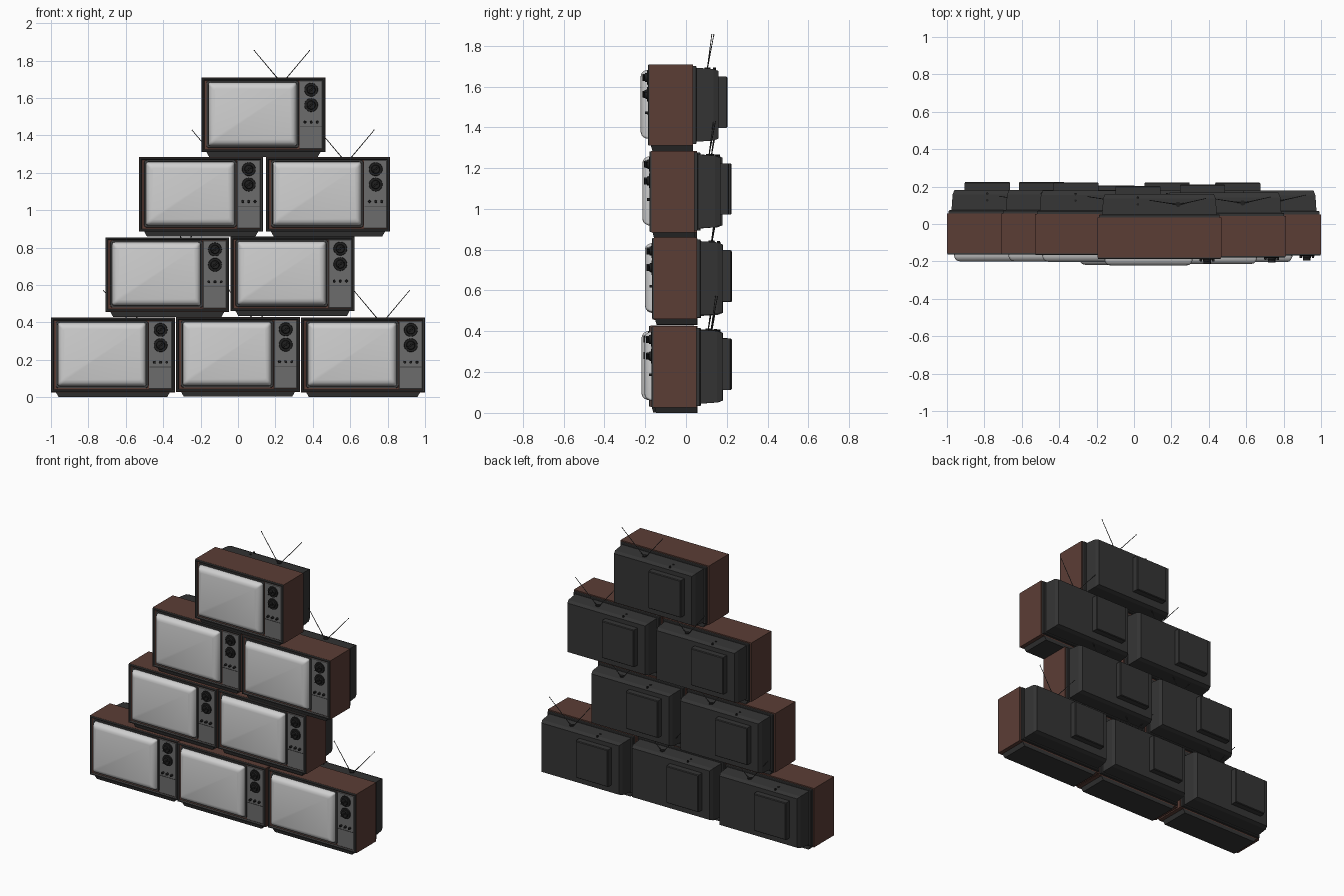
import bpy, bmesh, math
from mathutils import Vector, Matrix

if "Cube" in bpy.data.objects:
    bpy.data.objects.remove(bpy.data.objects["Cube"])


def mat(name, c):
    m = bpy.data.materials.new(name)
    m.diffuse_color = (*c, 1)
    m.use_nodes = True
    m.node_tree.nodes["Principled BSDF"].inputs["Base Color"].default_value = m.diffuse_color
    return m


WOOD = mat("brown wood", (0.105, 0.047, 0.036))
SHELL = mat("dark plastic", (0.035, 0.035, 0.035))
FRAME = mat("charcoal frame", (0.05, 0.05, 0.05))
PANEL = mat("grey panel", (0.15, 0.15, 0.15))
GLASS = mat("pale screen", (0.62, 0.62, 0.62))
BLACK = mat("black knob", (0.014, 0.014, 0.014))
METAL = mat("antenna metal", (0.06, 0.06, 0.06))

parts = []


def finish(bm, name, material, smooth=False):
    bmesh.ops.recalc_face_normals(bm, faces=bm.faces)
    me = bpy.data.meshes.new(name)
    bm.to_mesh(me)
    bm.free()
    me.materials.append(material)
    ob = bpy.data.objects.new(name, me)
    bpy.context.collection.objects.link(ob)
    if smooth:
        bpy.context.view_layer.objects.active = ob
        ob.select_set(True)
        bpy.ops.object.shade_smooth_by_angle(angle=math.radians(35))
        ob.select_set(False)
    parts.append(ob)
    return ob


def rect(x0, x1, z0, z1, r):
    """Rectangle outline, with rounded corners when r > 0."""
    if r <= 0:
        return [(x0, z0), (x1, z0), (x1, z1), (x0, z1)]
    pts = []
    for cx, cz, a in ((x1 - r, z0 + r, -90), (x1 - r, z1 - r, 0),
                      (x0 + r, z1 - r, 90), (x0 + r, z0 + r, 180)):
        for k in range(5):
            t = math.radians(a + 22.5 * k)
            pts.append((cx + r * math.cos(t), cz + r * math.sin(t)))
    return pts


def loft(name, bounds, steps, material, r=0, smooth=False, ring=False):
    """Stack of rectangles along y; steps are (y, inset)."""
    x0, x1, z0, z1 = bounds
    bm = bmesh.new()
    loops = [[bm.verts.new((x, y, z)) for x, z in rect(x0 + i, x1 - i, z0 + i, z1 - i, r)]
             for y, i in steps]
    n = len(loops[0])
    pairs = list(zip(loops, loops[1:]))
    if ring:
        pairs.append((loops[-1], loops[0]))
    else:
        bm.faces.new(loops[0])
        bm.faces.new(loops[-1])
    for a, b in pairs:
        for k in range(n):
            bm.faces.new((a[k], a[(k + 1) % n], b[(k + 1) % n], b[k]))
    return finish(bm, name, material, smooth)


def rod(name, p, q, rad, material, seg=20, rad2=None):
    p, q = Vector(p), Vector(q)
    d = q - p
    bm = bmesh.new()
    bmesh.ops.create_cone(bm, cap_ends=True, segments=seg, radius1=rad,
                          radius2=rad if rad2 is None else rad2, depth=d.length)
    rot = d.to_track_quat('Z', 'Y').to_matrix().to_4x4()
    bmesh.ops.transform(bm, verts=bm.verts, matrix=Matrix.Translation((p + q) / 2) @ rot)
    return finish(bm, name, material, True)


# wooden cabinet and front frame
FULL = (-0.331, 0.331, 0.026, 0.425)
loft("cabinet", FULL, [(-0.178, 0), (0.034, 0)], WOOD)
loft("front_frame", FULL,
     [(-0.177, 0.001), (-0.184, 0.002), (-0.186, 0.004), (-0.186, 0.010), (-0.175, 0.017)], FRAME)

# screen surround and bulging glass
SCREEN = (-0.296, 0.180, 0.058, 0.400)
loft("screen_surround", SCREEN,
     [(-0.174, -0.010), (-0.184, -0.008), (-0.184, 0.0), (-0.174, 0.004)], FRAME, r=0.014, ring=True)
loft("screen", SCREEN,
     [(-0.172, 0.0), (-0.195, 0.003), (-0.210, 0.010), (-0.218, 0.020), (-0.222, 0.034)],
     GLASS, r=0.012, smooth=True)

# control panel
loft("control_panel", (0.192, 0.316, 0.044, 0.408), [(-0.172, 0), (-0.181, 0), (-0.183, 0.002)], PANEL)
loft("panel_divider", (0.196, 0.312, 0.160, 0.163), [(-0.180, 0), (-0.185, 0)], FRAME)

# channel dials with grips
for z in (0.360, 0.278):
    rod("dial_ring", (0.255, -0.180, z), (0.255, -0.190, z), 0.037, BLACK, 28, 0.035)
    rod("dial_hub", (0.255, -0.188, z), (0.255, -0.200, z), 0.024, BLACK, 24, 0.021)
    grip = loft("dial_grip", (0.250, 0.260, z - 0.023, z + 0.023), [(-0.190, 0), (-0.213, 0.001)], BLACK)
    grip.data.transform(Matrix.Translation((0.255, 0, z)) @ Matrix.Rotation(0.9, 4, 'Y')
                        @ Matrix.Translation((-0.255, 0, -z)))

# small buttons
for x in (0.222, 0.255, 0.288):
    rod("button", (x, -0.180, 0.187), (x, -0.200, 0.187), 0.0075, BLACK, 14, 0.0065)

# foot: recessed plinth flaring in towards the floor
bm = bmesh.new()
bmesh.ops.create_cube(bm, size=1)
for v in bm.verts:
    top = v.co.z > 0
    v.co = Vector(((0.305 if top else 0.290) * (1 if v.co.x > 0 else -1),
                   0.034 if v.co.y > 0 else (-0.172 if top else -0.165),
                   0.027 if top else 0.0))
finish(bm, "foot", SHELL)

# back shell, collar and tube housing
loft("back_collar", (-0.322, 0.322, 0.034, 0.417), [(0.030, 0), (0.048, 0), (0.052, 0.004)], SHELL)
loft("back_shell", (-0.307, 0.307, 0.045, 0.408), [(0.048, 0), (0.135, 0.006), (0.160, 0.016)], SHELL)
loft("tube_housing", (-0.236, 0.006, 0.113, 0.364), [(0.150, 0), (0.198, 0.0), (0.203, 0.004)], SHELL)

# pegs on top of the shell
for y in (0.105, 0.140):
    rod("shell_peg", (-0.115, y, 0.395), (-0.115, y, 0.408), 0.007, BLACK, 10)

# rabbit-ear antenna
rod("antenna_base", (0.10, 0.105, 0.395), (0.10, 0.105, 0.410), 0.014, BLACK, 14)
for s, y in ((-1, 0.126), (1, 0.136)):
    a, b = (0.099 + 0.010 * s, 0.105, 0.405), (0.099 + 0.147 * s, y, 0.568)
    rod("antenna_rod", a, b, 0.0026, METAL, 8, 0.0018)
    rod("antenna_tip", b, (b[0] + 0.002 * s, y, 0.571), 0.003, METAL, 8)

# stack of sets: (x, y shift, z)
SPOTS = [(-0.669, 0.022, 0), (0, 0.004, 0.003), (0.669, 0.018, 0),
         (-0.378, 0.022, 0.430), (0.292, 0.020, 0.434),
         (-0.197, 0.020, 0.859), (0.481, 0.008, 0.859), (0.136, 0, 1.284)]
for k, spot in enumerate(SPOTS):
    for ob in parts:
        o = ob if k == 0 else ob.copy()
        if k:
            bpy.context.collection.objects.link(o)
        o.location = spot
